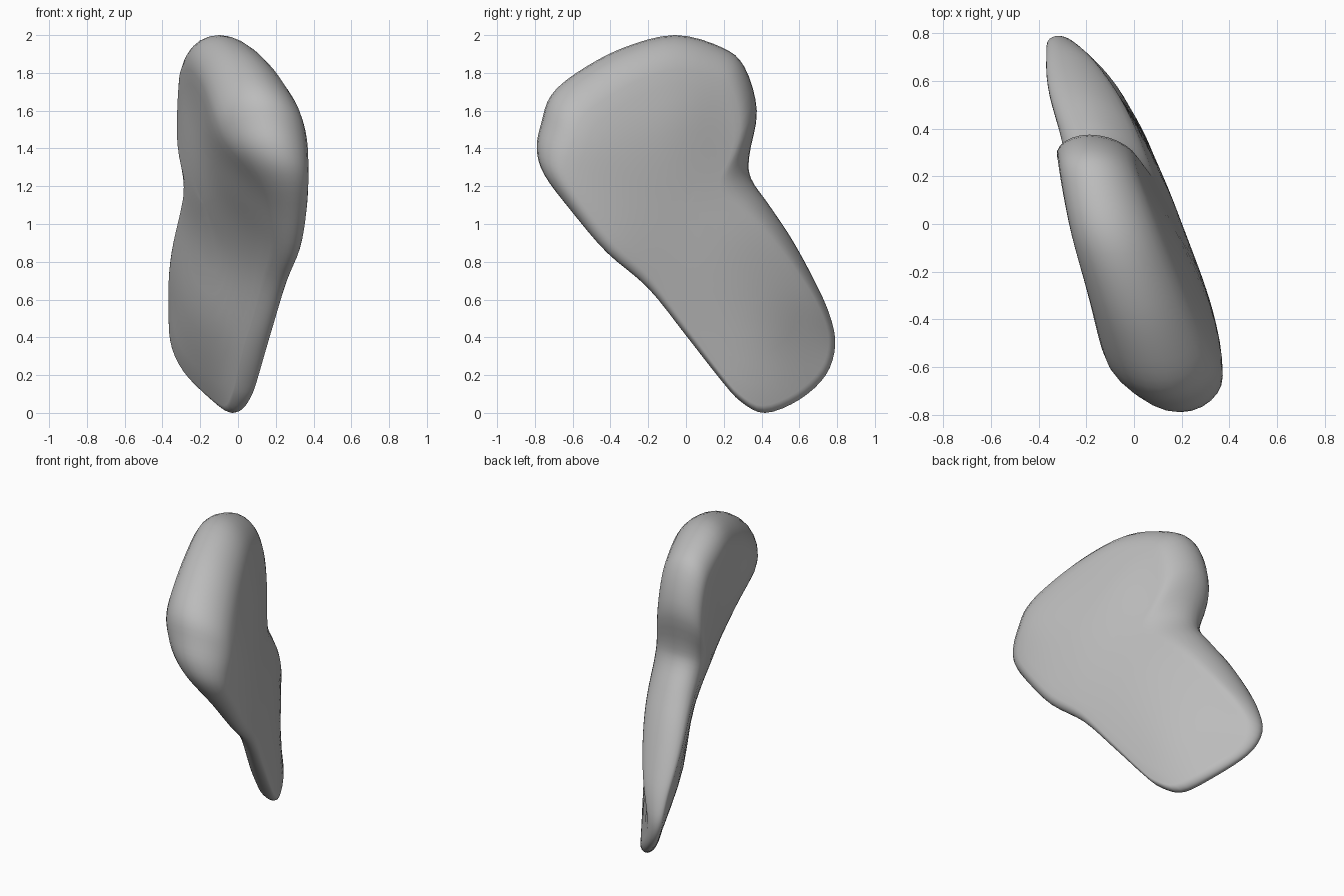
import bpy, bmesh
from math import sin, cos, pi, sqrt
from mathutils import Vector

cube = bpy.data.objects.get("Cube")
if cube:
    bpy.data.objects.remove(cube, do_unlink=True)

# Rim control points: y, z, middle x, half thickness
RIM = [
    (-.06, 2.0, -.10, .18), (.19, 1.935, -.16, .16), (.31, 1.83, -.18, .15),
    (.375, 1.60, -.185, .15), (.335, 1.36, -.17, .165), (.345, 1.24, -.165, .165),
    (.44, 1.10, -.185, .16), (.56, .92, -.225, .15), (.68, .70, -.27, .115),
    (.76, .52, -.30, .075), (.79, .36, -.325, .045), (.74, .20, -.25, .045),
    (.60, .07, -.12, .04), (.42, 0, -.03, .04), (.29, .06, .02, .05),
    (.18, .18, .06, .05), (0, .41, .13, .05), (-.20, .66, .21, .05),
    (-.42, .85, .28, .06), (-.60, 1.06, .29, .08), (-.75, 1.26, .25, .12),
    (-.79, 1.40, .19, .17), (-.765, 1.54, .155, .20), (-.715, 1.68, .12, .20),
    (-.58, 1.80, .07, .20), (-.34, 1.93, -.01, .19),
]
# The same for points on the broad faces
BODY = [
    (0, 1.6, -.05, .20), (.2, 1.6, -.135, .175), (-.3, 1.6, .04, .22),
    (-.55, 1.45, .13, .235), (0, 1.1, .005, .185), (-.4, 1.15, .17, .17),
    (.25, .9, -.065, .16), (.2, .5, 0, .12), (.5, .55, -.165, .13),
    (.45, .25, -.08, .09),
]
CENTRE = Vector((0, 1.1))
SUB = 4          # curve steps between control points
ROUND = 6        # rings around the rim's rounding
INNER = 9        # rings from the rounding to the centre


def smooth_loop(points, steps):
    """Closed Catmull-Rom curve through the control points."""
    pts = [Vector(p[:2]) for p in points]
    n = len(pts)
    out = []
    for i in range(n):
        a, b, c, d = (pts[(i + k) % n] for k in (-1, 0, 1, 2))
        for s in range(steps):
            t = s / steps
            out.append(.5 * (2 * b + (c - a) * t + (2 * a - 5 * b + 4 * c - d) * t * t
                             + (3 * b - a - 3 * c + d) * t ** 3))
    return out


def kernel(a, b):
    return sqrt((a[0] - b[0]) ** 2 + (a[1] - b[1]) ** 2 + .03)


def fit_surface(samples):
    """Weights of a smooth surface through middle x and half thickness."""
    n = len(samples)
    rows = [[kernel(a, b) - (.015 if a is b else 0) for b in samples] + list(a[2:])
            for a in samples]
    for i in range(n):
        pivot = max(range(i, n), key=lambda r: abs(rows[r][i]))
        rows[i], rows[pivot] = rows[pivot], rows[i]
        rows[i] = [v / rows[i][i] for v in rows[i]]
        for r in range(n):
            if r != i:
                f = rows[r][i]
                rows[r] = [v - f * w for v, w in zip(rows[r], rows[i])]
    return [row[n:] for row in rows]


samples = RIM + BODY
weights = fit_surface(samples)


def middle_and_half(p):
    k = [kernel(p, s) for s in samples]
    return [sum(a * w[c] for a, w in zip(k, weights)) for c in (0, 1)]


rim = smooth_loop(RIM, SUB)
count = len(rim)


def point_on(p, side, swell):
    middle, half = middle_and_half(p)
    return (middle + side * max(half, .03) * swell, p.x, p.y)


def ring_points(k, side):
    """One ring on the given side; the first ring is the rim itself."""
    points = []
    for p in rim:
        edge = min(max(middle_and_half(p)[1], .03) / (p - CENTRE).length, .4)
        if k <= ROUND:
            angle = k / ROUND * pi / 2
            t, swell = edge * (1 - cos(angle)), sin(angle)
        else:
            t, swell = edge + (1 - edge) * (k - ROUND) / INNER, 1
        points.append(point_on(p.lerp(CENTRE, t), side, swell))
    return points


bm = bmesh.new()
rim_verts = [bm.verts.new(c) for c in ring_points(0, 1)]
for side in (1, -1):
    previous = rim_verts
    for k in range(1, ROUND + INNER):
        current = [bm.verts.new(c) for c in ring_points(k, side)]
        for i in range(count):
            j = (i + 1) % count
            bm.faces.new((previous[i], previous[j], current[j], current[i]))
        previous = current
    tip = bm.verts.new(point_on(CENTRE, side, 1))
    for i in range(count):
        bm.faces.new((previous[i], previous[(i + 1) % count], tip))
bmesh.ops.recalc_face_normals(bm, faces=bm.faces)

mesh = bpy.data.meshes.new("curved_slab")
bm.to_mesh(mesh)
bm.free()
slab = bpy.data.objects.new("curved_slab", mesh)
bpy.context.collection.objects.link(slab)

# Plain grey surface
grey = bpy.data.materials.new("grey")
grey.use_nodes = True
colour = (.5, .5, .5, 1)
grey.diffuse_color = colour
grey.node_tree.nodes["Principled BSDF"].inputs["Base Color"].default_value = colour
mesh.materials.append(grey)

for poly in mesh.polygons:
    poly.use_smooth = True
